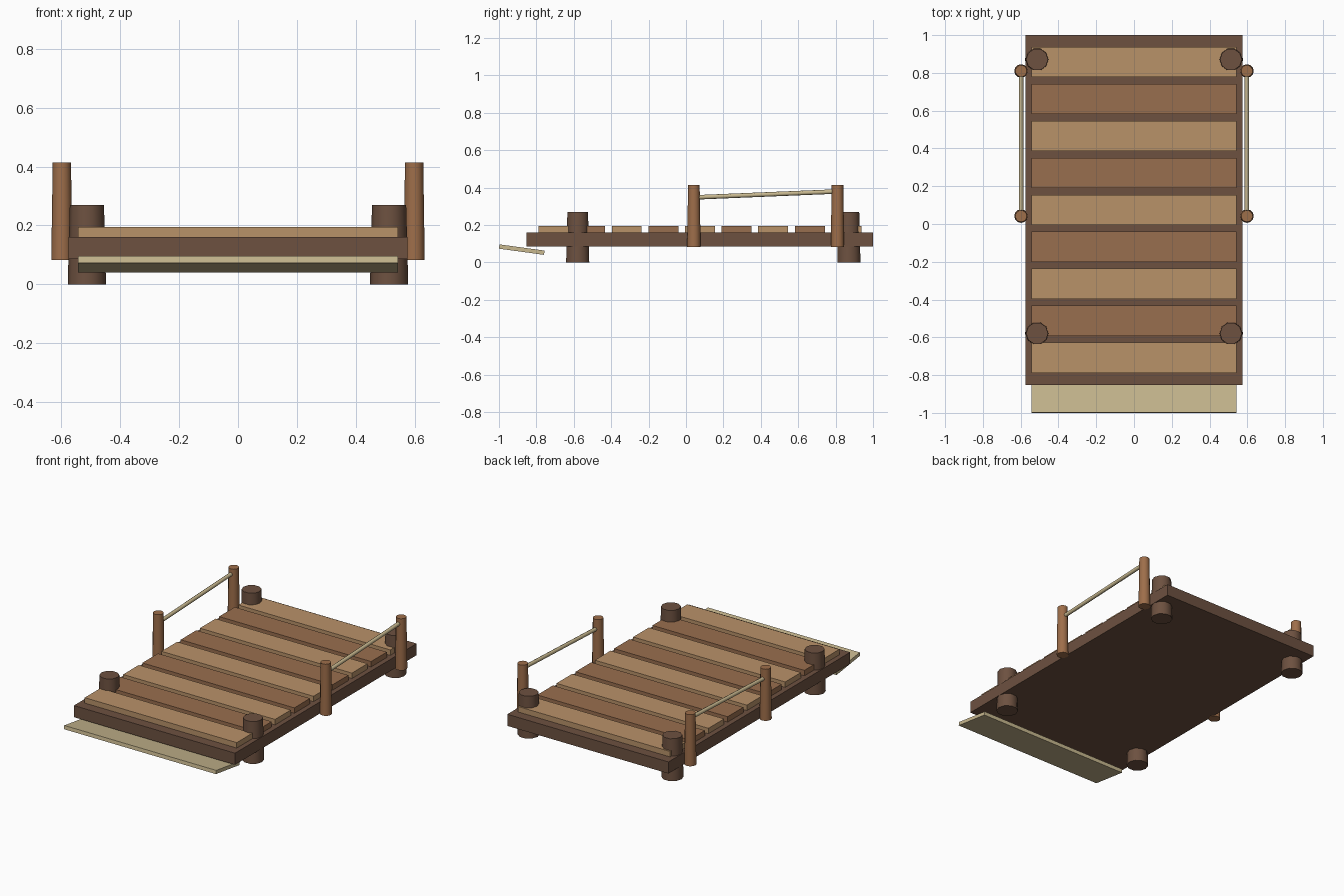
import bpy
import math
from mathutils import Vector

old = bpy.data.objects.get("Cube")
if old:
    bpy.data.objects.remove(old, do_unlink=True)


def material(name, hex_code):
    """Flat material from an sRGB hex code, stored as linear values."""
    def linear(c):
        return c / 12.92 if c <= 0.04045 else ((c + 0.055) / 1.055) ** 2.4
    rgb = [linear(b / 255) for b in bytes.fromhex(hex_code)]
    mat = bpy.data.materials.new(name)
    mat.use_nodes = True
    mat.diffuse_color = (*rgb, 1)
    mat.node_tree.nodes["Principled BSDF"].inputs["Base Color"].default_value = (*rgb, 1)
    return mat


dark_wood = material("dark_wood", "6D5140")
light_plank = material("light_plank_wood", "B99269")
brown_plank = material("brown_plank_wood", "996E4E")
post_wood = material("post_wood", "9E6E4A")
pale_wood = material("pale_wood", "C8B88F")


def finish(obj, name, mat):
    obj.name = name
    obj.data.name = name
    obj.data.materials.append(mat)
    return obj


def box(name, centre, size, mat, tilt=0):
    bpy.ops.mesh.primitive_cube_add(size=1, location=centre, rotation=(tilt, 0, 0))
    obj = bpy.context.object
    obj.scale = size
    bpy.ops.object.transform_apply(location=False, rotation=False, scale=True)
    return finish(obj, name, mat)


def round_bar(name, start, end, r_start, r_end, sides, mat, turn=0):
    """Tapered round bar between two points."""
    start, end = Vector(start), Vector(end)
    axis = end - start
    bpy.ops.mesh.primitive_cone_add(vertices=sides, radius1=r_start, radius2=r_end,
                                    depth=axis.length, location=(start + end) / 2)
    obj = finish(bpy.context.object, name, mat)
    if axis.x or axis.y:
        obj.rotation_euler = axis.to_track_quat("Z", "Y").to_euler()
    else:
        obj.rotation_euler.z = turn
    bpy.ops.object.shade_smooth_by_angle(angle=math.radians(50))
    return obj


# Deck base
box("deck_base", (0, 0.074, 0.123), (1.15, 1.852, 0.075), dark_wood)

# Alternating planks
for i in range(9):
    box(f"plank_{i + 1}", (0, -0.708 + 0.1957 * i, 0.177), (1.085, 0.16, 0.037),
        brown_plank if i % 2 else light_plank)

# Tilted board below the front edge
box("step_board", (0, -0.878, 0.068), (1.085, 0.243, 0.023), pale_wood,
    tilt=math.radians(-7.8))

for side, sx in (("left", 1), ("right", -1)):
    # Thick piles through the deck corners
    for end, y in (("front", -0.579), ("back", 0.871)):
        round_bar(f"{end}_{side}_pile", (sx * 0.513, y, 0), (sx * 0.513, y, 0.27),
                  0.065, 0.058, 10, dark_wood, math.pi / 2)

    # Railing posts
    x = sx * 0.598
    for end, y in (("front", 0.042), ("back", 0.81)):
        round_bar(f"{end}_{side}_rail_post", (x, y, 0.082), (x, y, 0.413),
                  0.036, 0.031, 12, post_wood)

    # Sloping handrail
    round_bar(f"{side}_handrail", (x, 0.042, 0.347), (x, 0.81, 0.379),
              0.012, 0.012, 8, pale_wood)
